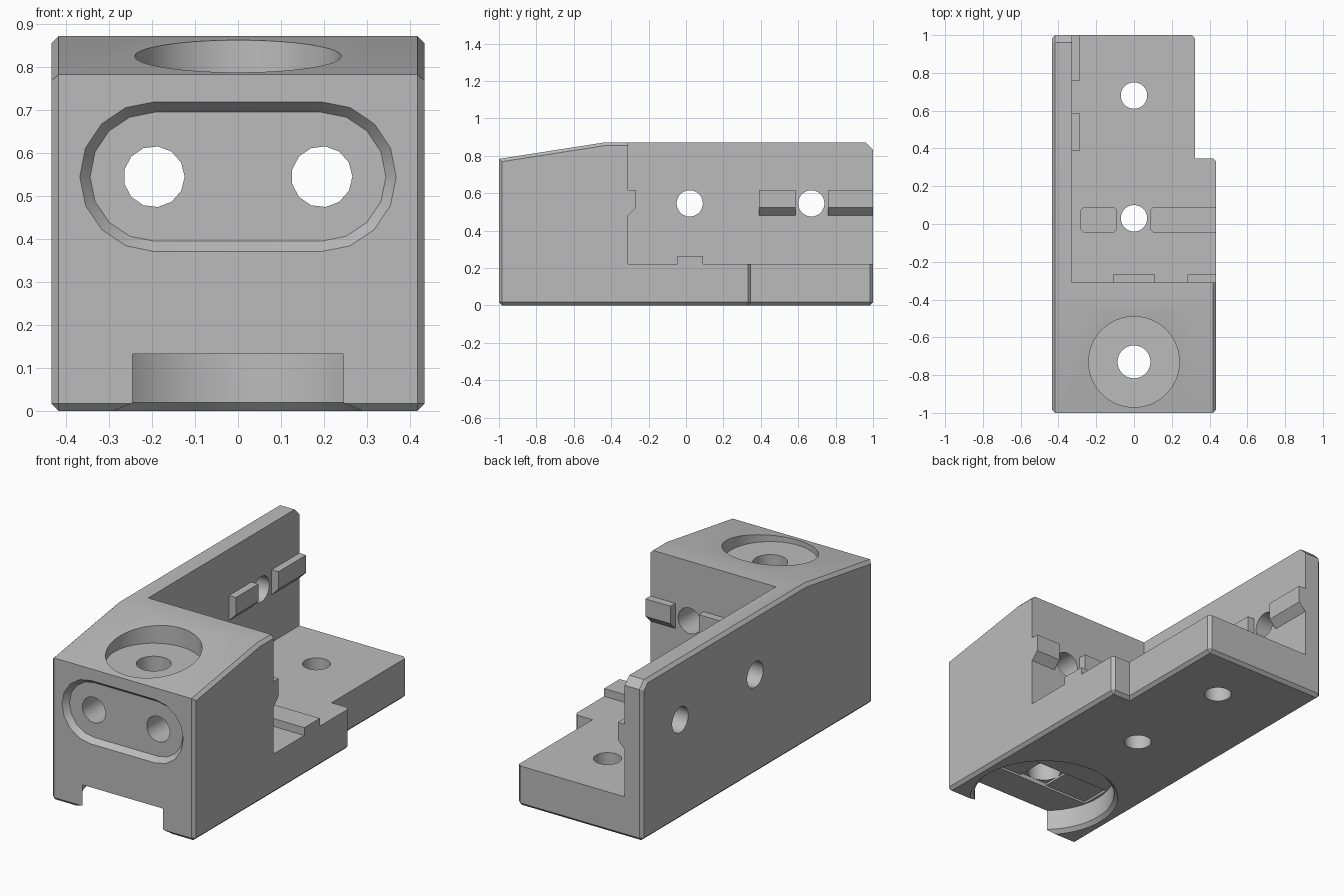
import bpy, bmesh, math

old = bpy.data.objects.get("Cube")
if old:
    bpy.data.objects.remove(old, do_unlink=True)

COLOUR = (0.5, 0.5, 0.5, 1)
grey = bpy.data.materials.new("plain grey")
grey.use_nodes = True
grey.diffuse_color = COLOUR
grey.node_tree.nodes["Principled BSDF"].inputs["Base Color"].default_value = COLOUR


def place(axis, t, p):
    """Put a 2D profile point at distance t along an axis."""
    return {"x": (t, *p), "y": (p[0], t, p[1]), "z": (*p, t)}[axis]


def loft(name, axis, sections, pick=None, width=0.017):
    """Solid through matching profiles; pick(edge) chooses edges to chamfer."""
    bm = bmesh.new()
    rings = [[bm.verts.new(place(axis, t, p)) for p in prof] for t, prof in sections]
    for a, b in zip(rings, rings[1:]):
        for i in range(len(a)):
            j = (i + 1) % len(a)
            bm.faces.new((a[i], a[j], b[j], b[i]))
    bm.faces.new(rings[0])
    bm.faces.new(rings[-1])
    bmesh.ops.recalc_face_normals(bm, faces=bm.faces)
    if pick:
        bmesh.ops.bevel(bm, geom=[e for e in bm.edges if pick(e)], offset=width,
                        segments=1, profile=0.5, affect="EDGES")
    mesh = bpy.data.meshes.new(name)
    bm.to_mesh(mesh)
    bm.free()
    mesh.materials.append(grey)
    obj = bpy.data.objects.new(name, mesh)
    bpy.context.collection.objects.link(obj)
    return obj


def prism(name, axis, profile, a, b, pick=None, width=0.017):
    return loft(name, axis, [(a, profile), (b, profile)], pick, width)


def rect(a0, a1, b0, b1):
    return [(a0, b0), (a1, b0), (a1, b1), (a0, b1)]


def circle(cx, cy, r, n=40):
    return [(cx + r * math.cos(math.tau * i / n), cy + r * math.sin(math.tau * i / n))
            for i in range(n)]


def stadium(half, cz, r, n=9):
    pts = []
    for side in (1, -1):
        for i in range(n):
            a = -math.pi / 2 + math.pi * i / (n - 1)
            pts.append((side * (half + r * math.cos(a)), cz + side * r * math.sin(a)))
    return pts


def combine(target, tool, operation="DIFFERENCE"):
    mod = target.modifiers.new("join", "BOOLEAN")
    mod.operation, mod.solver, mod.object = operation, "EXACT", tool
    bpy.context.view_layer.objects.active = target
    bpy.ops.object.modifier_apply(modifier=mod.name)
    bpy.data.objects.remove(tool, do_unlink=True)


def outer_edge(e):
    """End outlines of the body, plus its lowest front and back edges."""
    a, b = (v.co for v in e.verts)
    return abs(a.x - b.x) < 1e-4 or (a.z < 1e-4 and b.z < 1e-4)


# Body: full-length part and the wider front part share one side profile
SLOPE = [(-0.43, 0.872), (-1, 0.783), (-1, 0)]
body = prism("body", "x", SLOPE + [(1, 0), (1, 0.832), (0.96, 0.872)],
             -0.434, 0.324, outer_edge)
wide = prism("wide_part", "x", SLOPE + [(0.348, 0), (0.348, 0.872)],
             -0.25, 0.434, outer_edge)
combine(body, wide, "UNION")

# Open corner that leaves the base, side wall and front block
combine(body, prism("corner_cut", "x", rect(-0.31, 1.5, 0.22, 1.5), -0.328, 1))

# Upright holes, top counterbore
for y, r in ((0.68, 0.07), (0.03, 0.07), (-0.73, 0.087)):
    combine(body, prism("upright_hole", "z", circle(0, y, r), -0.5, 1.5))
combine(body, prism("counterbore", "z", circle(0, -0.73, 0.24, 64), 0.76, 1.5))

# Round pocket underneath, with chamfered rim and stepped ceiling
combine(body, prism("pocket", "z", circle(0, -0.73, 0.365, 64), -0.5, 0.133))
combine(body, loft("pocket_rim", "z", [(-0.02, circle(0, -0.73, 0.405, 64)),
                                       (0.02, circle(0, -0.73, 0.365, 64))]))
combine(body, prism("ceiling_band", "z", rect(-0.35, 0.35, -0.817, -0.643), 0.1, 0.145))
combine(body, prism("ceiling_square", "z", rect(-0.087, 0.087, -0.817, -0.643), 0.1, 0.157))

# Tapered slot recess on the front and its two long holes
HOLE_Z = 0.545
combine(body, loft("slot", "y", [(-1.03, stadium(0.194, HOLE_Z, 0.198)),
                                 (-0.97, stadium(0.194, HOLE_Z, 0.15))]))
for x in (-0.195, 0.195):
    combine(body, prism("long_hole", "y", circle(x, HOLE_Z, 0.071, 13), -1.5, 0))

# Holes through the side wall
for y in (0.02, 0.67):
    combine(body, prism("wall_hole", "x", circle(y, HOLE_Z, 0.07), -1, 0))


def rib(start):
    """Rib cross-section: flat top, sloped underside, sunk into its parent."""
    tip = start + 0.042
    return [(start - 0.01, 0.48), (start, 0.48), (tip, 0.522), (tip, 0.618),
            (start - 0.01, 0.618)]


parts = [body]
# Locating ribs on the side wall and on the back of the front block
for i, (a, b) in enumerate(((0.39, 0.585), (0.76, 1.0))):
    parts.append(prism(f"wall_rib_{i + 1}", "y", rib(-0.328), a, b))
for i, (a, b) in enumerate(((-0.11, 0.11), (0.282, 0.434))):
    parts.append(prism(f"block_rib_{i + 1}", "x", rib(-0.31), a, b))


# Locating pads on the base, with cut corners except at the outer side
def pad_corner(e):
    a, b = (v.co for v in e.verts)
    return abs(a.z - b.z) > 0.01 and a.x < 0.43


for i, (a, b) in enumerate(((-0.285, -0.09), (0.085, 0.434))):
    parts.append(prism(f"base_pad_{i + 1}", "z", rect(a, b, -0.045, 0.09),
                       0.21, 0.263, pad_corner, 0.018))

# Smooth the round walls and keep the edges sharp
bpy.ops.object.select_all(action="DESELECT")
for obj in parts:
    obj.select_set(True)
bpy.context.view_layer.objects.active = body
bpy.ops.object.shade_smooth_by_angle(angle=math.radians(29))
